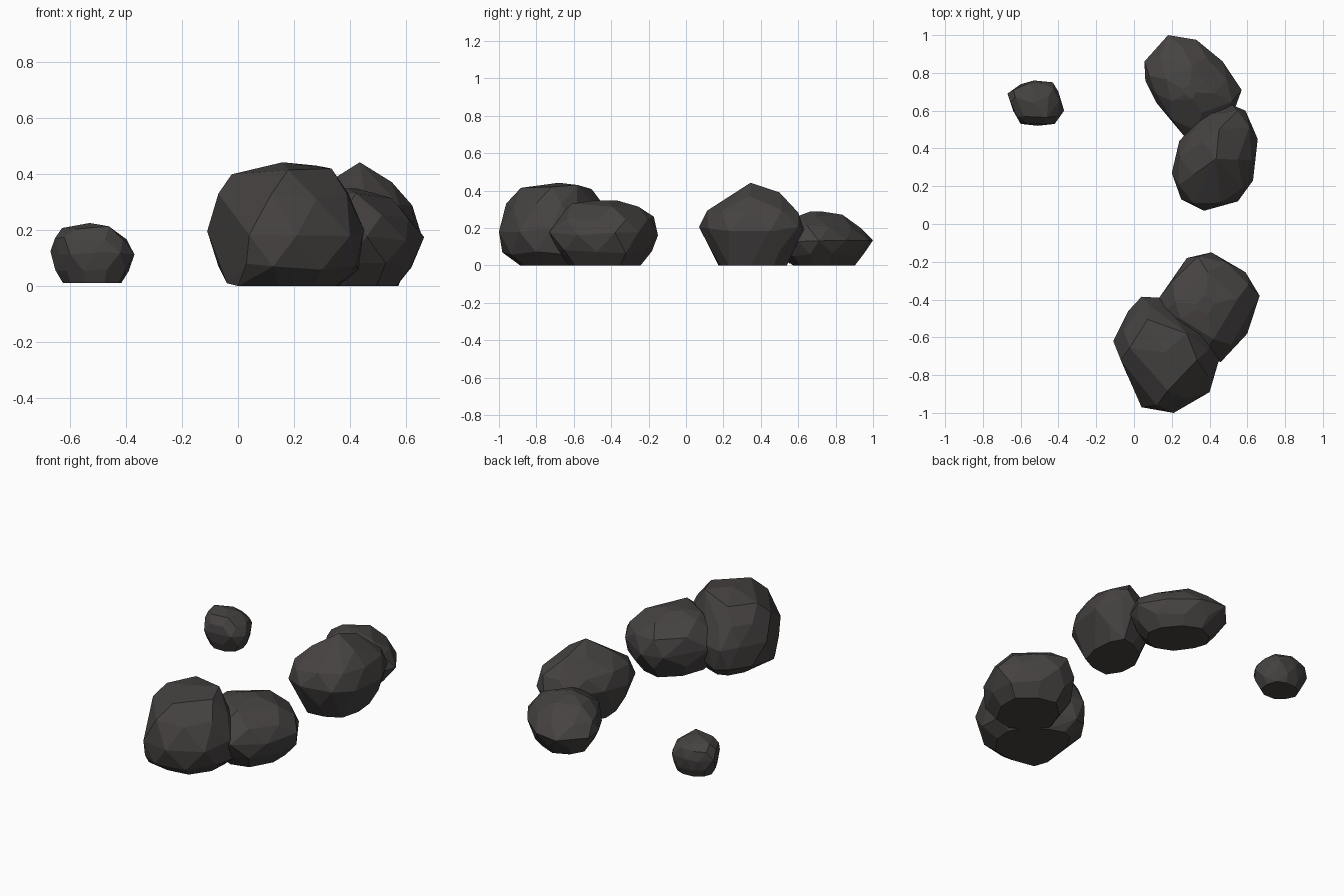
import bpy, bmesh, math, random
from mathutils import Vector

old = bpy.data.objects.get("Cube")
if old:
    bpy.data.objects.remove(old, do_unlink=True)

# One dark stone colour for every rock
stone = bpy.data.materials.new("dark_stone")
stone.use_nodes = True
colour = (0.06, 0.055, 0.053, 1)
stone.diffuse_color = colour
bsdf = stone.node_tree.nodes["Principled BSDF"]
bsdf.inputs["Base Color"].default_value = colour
bsdf.inputs["Roughness"].default_value = 0.9


def rock(name, outline, peak, height, rings, base=0.0, seed=1, corners=()):
    """Chiselled rock: the footprint is scaled at several levels, chipped and wrapped in a hull."""
    rng = random.Random(seed)
    points = [Vector(p) for p in outline]
    count = len(points)
    centre = sum(points, Vector((0, 0))) / count
    lean = Vector(peak) - centre
    bm = bmesh.new()
    for level, scale in rings:
        middle = centre + lean * max(0, level - 0.5) * 2
        widest = scale == 1
        step = 1 if widest or level < 0.9 else 2
        for i in range(0, count, step):
            p = points[i]
            if not widest and level < 0.9:
                p = p.lerp(points[(i + 1) % count], 0.5)
            chip = 0 if widest else rng.uniform(-0.03, 0.03)
            spot = middle + (p - centre) * (scale + chip)
            wobble = 0 if level in (0, 1) else rng.uniform(-0.03, 0.03)
            z = base + (height - base) * min(level + wobble, 1)
            bm.verts.new((spot.x, spot.y, z))
    # Peak and any corners that stand proud of the rings
    for spot in [(*peak, height), *corners]:
        bm.verts.new(spot)
    hull = bmesh.ops.convex_hull(bm, input=bm.verts[:])
    spare = {g for g in hull["geom_interior"] + hull["geom_unused"]
             if isinstance(g, bmesh.types.BMVert)}
    bmesh.ops.delete(bm, geom=list(spare), context="VERTS")
    # Merge nearly level facets into broad planes
    bmesh.ops.dissolve_limit(bm, angle_limit=math.radians(9),
                             verts=bm.verts[:], edges=bm.edges[:])
    bmesh.ops.recalc_face_normals(bm, faces=bm.faces[:])
    mesh = bpy.data.meshes.new(name)
    bm.to_mesh(mesh)
    bm.free()
    mesh.materials.append(stone)
    obj = bpy.data.objects.new(name, mesh)
    bpy.context.collection.objects.link(obj)
    return obj


# Front pair of boulders; the larger has a sheer face on its front right
rock("front_boulder",
     [(-.11, -.62), (-.03, -.46), (.04, -.385), (.13, -.39), (.3, -.49), (.42, -.59),
      (.45, -.72), (.4, -.89), (.21, -1), (.04, -.97)],
     peak=(.16, -.68), height=.442, seed=3,
     rings=[(0, .72), (.16, .97), (.43, 1), (.72, .87), (.92, .62)],
     corners=[(-.04, -.79, .01), (0, -.86, 0), (.03, -.94, .08),
              (-.07, -.72, .33), (.28, -.58, .43)])

rock("front_side_boulder",
     [(.12, -.41), (.28, -.18), (.41, -.15), (.59, -.255), (.665, -.38),
      (.6, -.58), (.46, -.73), (.3, -.7), (.16, -.56)],
     peak=(.38, -.43), height=.348, seed=5,
     rings=[(0, .7), (.22, .96), (.48, 1), (.72, .95), (.93, .6), (1, .2)])

# Back pair of boulders
rock("back_peaked_boulder",
     [(.2, .27), (.25, .13), (.37, .07), (.55, .12), (.63, .23), (.655, .45),
      (.59, .6), (.52, .63), (.38, .59), (.24, .44)],
     peak=(.435, .345), height=.442, seed=8,
     rings=[(0, .68), (.2, .87), (.44, 1), (.64, .93), (.82, .56)],
     corners=[(.45, .5, .39)])

rock("back_low_boulder",
     [(.055, .86), (.18, 1), (.33, .975), (.47, .86), (.57, .71),
      (.53, .6), (.43, .5), (.27, .46), (.12, .64), (.06, .76)],
     peak=(.29, .7), height=.287, seed=11,
     rings=[(0, .66), (.2, .88), (.46, 1), (.72, .87), (.93, .52), (1, .15)])

# Lone small stone
rock("small_stone",
     [(-.67, .69), (-.6, .74), (-.53, .76), (-.43, .75), (-.4, .7),
      (-.37, .6), (-.42, .53), (-.51, .52), (-.6, .53), (-.64, .6)],
     peak=(-.53, .64), height=.225, base=.01, seed=14,
     rings=[(0, .77), (.22, .95), (.5, 1), (.75, .94), (.92, .66)])
